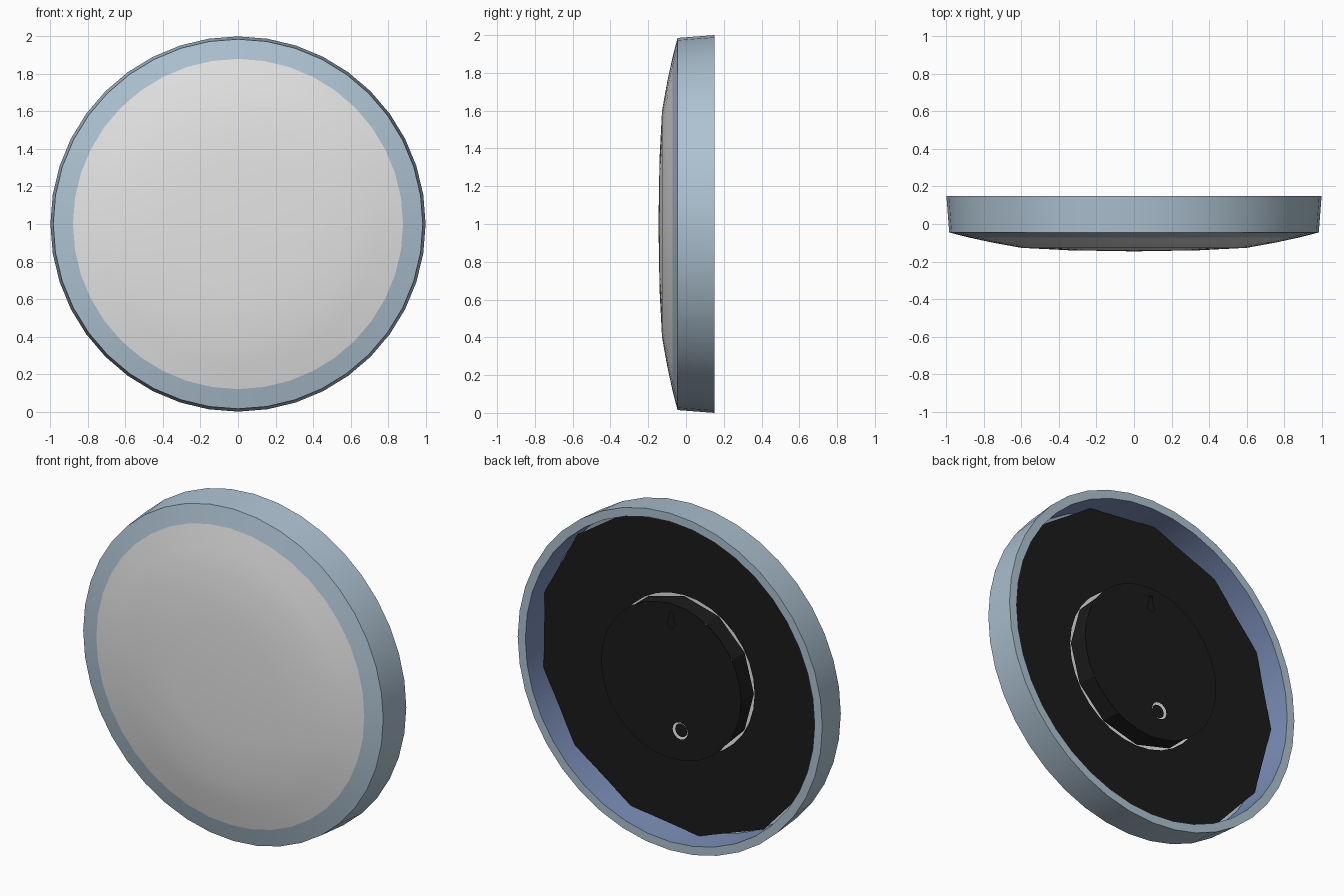
import bpy
import bmesh
from math import sin, cos, pi, radians

cube = bpy.data.objects.get("Cube")
if cube:
    bpy.data.objects.remove(cube)


def material(name, r, g, b):
    m = bpy.data.materials.new(name)
    m.use_nodes = True
    m.diffuse_color = (r, g, b, 1)
    m.node_tree.nodes["Principled BSDF"].inputs["Base Color"].default_value = (r, g, b, 1)
    return m


steel = material("steel_blue", 0.42, 0.54, 0.64)
inner_blue = material("inner_blue", 0.20, 0.27, 0.48)
pale = material("pale_grey", 0.78, 0.78, 0.78)
black = material("black", 0.011, 0.011, 0.011)

CENTRE = 1.0


def finish(name, bm, mats):
    mesh = bpy.data.meshes.new(name)
    for f in bm.faces:
        f.smooth = True
    bm.to_mesh(mesh)
    bm.free()
    for m in mats:
        mesh.materials.append(m)
    mesh.set_sharp_from_angle(angle=radians(28))
    obj = bpy.data.objects.new(name, mesh)
    bpy.context.collection.objects.link(obj)
    return obj


def circle(radius, sides, x=0, z=0, phase=0):
    return [(x + radius * cos(phase + 2 * pi * i / sides),
             z + radius * sin(phase + 2 * pi * i / sides)) for i in range(sides)]


def lathe(name, profile, sides, mats, slots=None):
    """Spin (radius, y) points round the y axis; slots gives a material per band."""
    bm = bmesh.new()
    rings = [[bm.verts.new((px, y, CENTRE + pz)) for px, pz in circle(r, sides)]
             for r, y in profile]
    for band, (a, b) in enumerate(zip(rings, rings[1:])):
        for i in range(sides):
            j = (i + 1) % sides
            face = bm.faces.new((a[i], a[j], b[j], b[i]))
            face.material_index = slots[band] if slots else 0
    bmesh.ops.remove_doubles(bm, verts=bm.verts, dist=1e-5)
    return finish(name, bm, mats)


def sheet(name, y, loops, mat):
    """Flat sheet facing the back; loops after the first are holes."""
    bm = bmesh.new()
    for loop in loops:
        vs = [bm.verts.new((x, y, CENTRE + z)) for x, z in loop]
        for a, b in zip(vs, vs[1:] + vs[:1]):
            bm.edges.new((a, b))
    bmesh.ops.triangle_fill(bm, edges=bm.edges[:], use_beauty=True, normal=(0, 1, 0))
    for f in bm.faces:
        f.normal_update()
        if f.normal.y < 0:
            f.normal_flip()
    return finish(name, bm, [mat])


# Frame: sloped front bezel, tapered side, flat back lip, blue inside wall
lathe("frame", [(0.88, -0.072), (0.985, -0.045), (1.0, 0.15), (0.95, 0.15), (0.945, -0.045)],
      40, [steel, inner_blue], [0, 0, 0, 1])

# Domed front panel
lathe("front_panel", [(0, -0.146), (0.35, -0.14), (0.6, -0.127), (0.75, -0.1), (0.88, -0.072)],
      40, [pale])

# Back plate with a round opening for the mount
sheet("back_plate", 0.02, [circle(0.945, 13, phase=radians(-13)), circle(0.465, 32)], black)

# Mount: faceted drum with a round cover
lathe("mount_wall", [(0.46, 0.02), (0.46, 0.14)], 12, [black])

# Cover has a hanging keyhole and a cable hole
key_z, hole_x, hole_z = 0.34, -0.06, -0.28
keyhole = [(0.026 * cos(radians(a)), key_z + 0.026 * sin(radians(a)))
           for a in range(-240, 61, 30)]
keyhole += [(0.011, key_z + 0.07), (-0.011, key_z + 0.07)]
sheet("mount_cover", 0.14, [circle(0.46, 32), keyhole, circle(0.05, 16, hole_x, hole_z)], black)

# Dark backing behind the keyhole and a plug in the cable hole
sheet("keyhole_backing", 0.115, [circle(0.09, 12, 0, key_z)], black)
sheet("cable_plug", 0.13, [circle(0.04, 12, hole_x, hole_z)], black)
